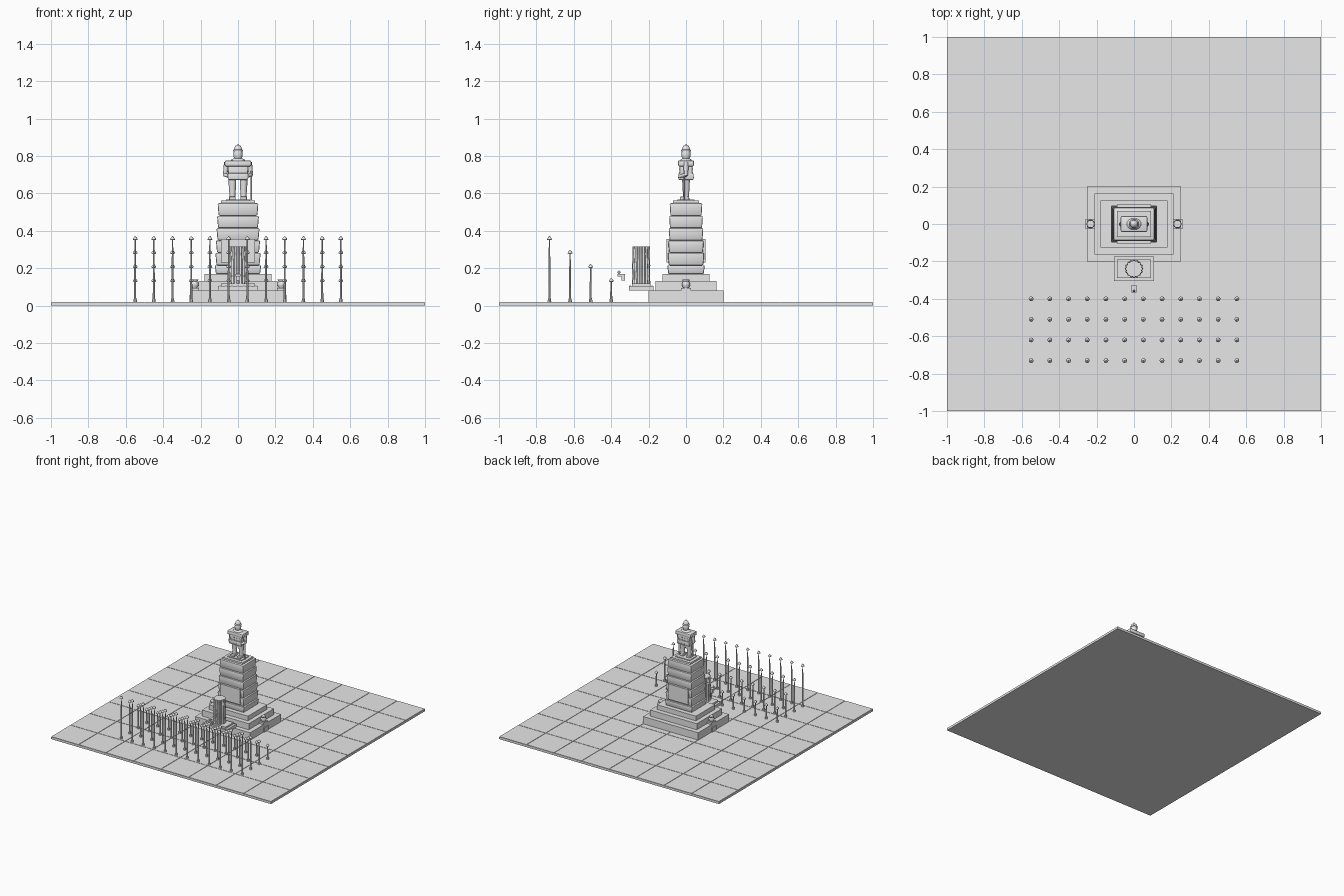
import bpy, bmesh, math
from mathutils import Vector, Matrix

if "Cube" in bpy.data.objects:
    bpy.data.objects.remove(bpy.data.objects["Cube"])

stone = bpy.data.materials.new("grey_stone")
stone.diffuse_color = (0.8, 0.8, 0.8, 1)
stone.use_nodes = True
stone.node_tree.nodes["Principled BSDF"].inputs["Base Color"].default_value = stone.diffuse_color


def finish(name, bm, smooth=False):
    bmesh.ops.recalc_face_normals(bm, faces=bm.faces)
    me = bpy.data.meshes.new(name)
    bm.to_mesh(me)
    bm.free()
    me.materials.append(stone)
    ob = bpy.data.objects.new(name, me)
    bpy.context.collection.objects.link(ob)
    if smooth:
        bpy.ops.object.select_all(action='DESELECT')
        ob.select_set(True)
        bpy.context.view_layer.objects.active = ob
        bpy.ops.object.shade_smooth_by_angle(angle=math.radians(40))
    return ob


def add_box(bm, c, s):
    m = Matrix.Translation(c) @ Matrix.Diagonal((*s, 1))
    return bmesh.ops.create_cube(bm, size=1, matrix=m)["verts"]


def box(name, c, s, bevel=0, taper=1):
    """Box by centre and full size; taper scales its bottom face."""
    bm = bmesh.new()
    for v in add_box(bm, c, s):
        if v.co.z < c[2]:
            v.co.x = c[0] + (v.co.x - c[0]) * taper
            v.co.y = c[1] + (v.co.y - c[1]) * taper
    if bevel:
        bmesh.ops.bevel(bm, geom=bm.edges[:], offset=bevel, segments=2,
                        profile=0.5, affect='EDGES')
    return finish(name, bm, bevel > 0)


def lathe(name, profile, at=(0, 0, 0), n=12, flute=0, scale_y=1):
    """Turned part from (radius, z) pairs; flute shrinks every other column."""
    bm = bmesh.new()
    rings = []
    for r, z in profile:
        ring = []
        for i in range(n):
            a = 2 * math.pi * i / n
            k = r * (1 - flute * (i % 2))
            ring.append(bm.verts.new((at[0] + k * math.cos(a),
                                      at[1] + k * math.sin(a) * scale_y, at[2] + z)))
        rings.append(ring)
    for lo, hi in zip(rings, rings[1:]):
        for i in range(n):
            j = (i + 1) % n
            bm.faces.new((lo[i], lo[j], hi[j], hi[i]))
    bm.faces.new(rings[0][::-1])
    bm.faces.new(rings[-1])
    return finish(name, bm, flute == 0)


def rod(name, a, b, r1, r2, n=10):
    a, b = Vector(a), Vector(b)
    d = b - a
    m = Matrix.Translation((a + b) / 2) @ d.to_track_quat('Z', 'Y').to_matrix().to_4x4()
    bm = bmesh.new()
    bmesh.ops.create_cone(bm, cap_ends=True, segments=n, radius1=r1, radius2=r2,
                          depth=d.length, matrix=m)
    return finish(name, bm, True)


# Paved ground
box("ground_slab", (0, 0, 0.0085), (2, 2, 0.017))
bm = bmesh.new()
N = 8
for i in range(N):
    for j in range(N):
        w = 2 / N
        add_box(bm, (-1 + w * (i + .5), -1 + w * (j + .5), 0.0175),
                (w - 0.004, w - 0.004, 0.005))
finish("paving_tiles", bm)

# Stepped base
for k, (hx, hy, z0, z1) in enumerate([(.25, .2, .015, .08), (.212, .163, .08, .13),
                                      (.178, .125, .13, .168)]):
    box(f"base_step_{k + 1}", (0, 0, (z0 + z1) / 2), (2 * hx, 2 * hy, z1 - z0))

# Pedestal: tapering stack of flared courses
levels = [.168, .215, .282, .348, .414, .48, .547]
for k, (z0, z1) in enumerate(zip(levels, levels[1:])):
    hx, hy = .124 - .003 * k, .1 - .0025 * k
    box(f"pedestal_course_{k + 1}", (0, 0, (z0 + z1) / 2),
        (2 * hx, 2 * hy, z1 - z0), .007, .95)
box("pedestal_cap", (0, 0, .553), (.18, .14, .016))
box("statue_plinth", (0, 0, .563), (.13, .09, .01))

# Front and back plaques
for s, side in ((-1, "front"), (1, "back")):
    box(f"{side}_plaque", (0, s * .094, .293), (.18, .022, .125))

# Side ornaments on the steps
for s, side in ((-1, "left"), (1, "right")):
    box(f"{side}_step_panel", (s * .248, 0, .037), (.02, .054, .037))
    box(f"{side}_urn_block", (s * .23, 0, .087), (.044, .056, .014))
    lathe(f"{side}_urn", [(.014, 0), (.02, .012), (.022, .025), (.016, .035), (.02, .045)],
          (s * .232, 0, .093))

# Altar with fluted drum
AY = -.24
box("altar_base", (0, AY, .092), (.216, .132, .024))
box("altar_tier", (0, AY, .11), (.18, .1, .016))
lathe("altar_drum", [(.05, 0), (.047, .04), (.049, .1), (.045, .16), (.047, .2)],
      (0, AY, .115), 32, .12)
bm = bmesh.new()
for s in (-1, 1):
    for i in range(7):
        add_box(bm, (-.096 + .032 * i, AY + s * .058, .105), (.006, .006, .005))
finish("altar_studs", bm)

# Small offering stand in front of the altar
box("stand_tray", (0, -.345, .163), (.026, .04, .014))
box("stand_foot", (0, -.335, .146), (.018, .02, .022))
lathe("stand_knob", [(.003, 0), (.007, .006), (.007, .012), (.002, .019)], (0, -.358, .169), 8)

# Rows of spear posts, rising towards the front
for y, h in ((-.4, .148), (-.51, .223), (-.62, .298), (-.73, .372)):
    prof = [(.010, .015), (.009, .03), (.006, .04), (.0035, h - .022),
            (.013, h - .02), (.011, h - .012), (.001, h)]
    first = lathe("spear_post", prof, (0, y, 0), 8)
    first.location.x = -.55
    for i in range(1, 12):
        ob = first.copy()
        ob.location.x = -.55 + .1 * i
        bpy.context.collection.objects.link(ob)

# Statue: legs, arms
for s, side in ((-1, "left"), (1, "right")):
    lathe(f"{side}_leg", [(.018, 0), (.016, .03), (.019, .065), (.021, .12)],
          (s * .03, 0, .565), 12)
    box(f"{side}_boot", (s * .03, -.008, .574), (.034, .05, .016), .004)
    rod(f"{side}_upper_arm", (s * .06, 0, .765), (s * .07, 0, .695), .015, .011)
    rod(f"{side}_forearm", (s * .07, 0, .7), (s * .052, -.035, .69), .011, .008)
rod("staff", (.071, -.01, .565), (.071, -.01, .72), .004, .004, 8)

# Statue: armoured torso and shoulders
box("torso", (0, 0, .715), (.11, .07, .085), .006, .95)
box("armour_skirt", (0, 0, .69), (.108, .08, .035), .004)
box("shoulder_plate", (0, 0, .76), (.142, .086, .032), .008)
bm = bmesh.new()
for s in (-1, 1):
    for i in range(4):
        for z in (.685, .71, .73):
            add_box(bm, (-.036 + .024 * i, s * (.041 if z < .7 else .036), z), (.005, .005, .005))
finish("armour_studs", bm)

# Statue: neck, head and helmet
lathe("collar", [(.04, 0), (.034, .008), (.018, .014)], (0, 0, .774), 16, scale_y=.8)
lathe("head", [(.017, 0), (.024, .014), (.025, .03), (.021, .045)], (0, 0, .782), 16)
lathe("helmet", [(.028, 0), (.027, .008), (.021, .012), (.019, .024), (.011, .033),
                 (.004, .036), (.003, .042)], (0, 0, .823), 16)
